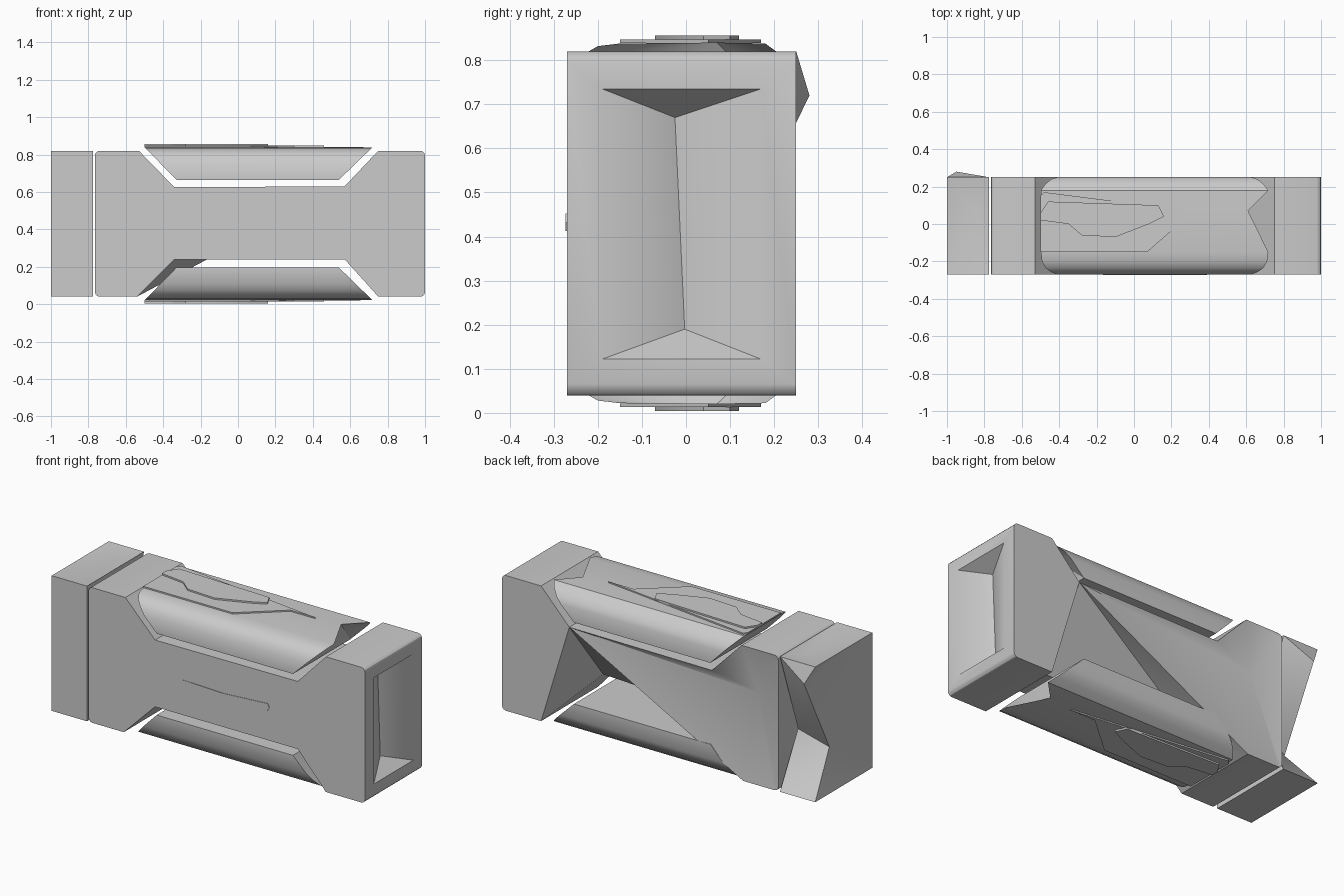
import bpy, bmesh, math

cube = bpy.data.objects.get("Cube")
if cube:
    bpy.data.objects.remove(cube, do_unlink=True)

grey = bpy.data.materials.new("plain grey")
grey.use_nodes = True
grey.diffuse_color = (0.6, 0.6, 0.6, 1)
grey.node_tree.nodes["Principled BSDF"].inputs["Base Color"].default_value = (0.6, 0.6, 0.6, 1)

MID_Z = 0.43          # mirror height for upper and lower parts
FRONT, BACK = -0.27, 0.25


def finish(bm, name):
    bmesh.ops.recalc_face_normals(bm, faces=bm.faces)
    mesh = bpy.data.meshes.new(name)
    bm.to_mesh(mesh)
    bm.free()
    mesh.materials.append(grey)
    obj = bpy.data.objects.new(name, mesh)
    bpy.context.collection.objects.link(obj)
    bpy.ops.object.select_all(action='DESELECT')
    obj.select_set(True)
    bpy.context.view_layer.objects.active = obj
    bpy.ops.object.shade_smooth_by_angle(angle=math.radians(30))
    return obj


def add_faces(bm, verts, faces):
    for f in faces:
        bm.faces.new([verts[i] for i in f])


def plate(name, outline, place, lift):
    """Thin flat plate from a 2D outline; place maps (a, b, height) to 3D."""
    bm = bmesh.new()
    low = [bm.verts.new(place(a, b, 0)) for a, b in outline]
    high = [bm.verts.new(place(a, b, lift)) for a, b in outline]
    n = len(outline)
    bm.faces.new(low)
    bm.faces.new(high)
    for i in range(n):
        j = (i + 1) % n
        bm.faces.new((low[i], low[j], high[j], high[i]))
    return finish(bm, name)


# Main body: waisted outline with a folded, dented back
outline = [(-.765, .04), (-.765, .82), (-.53, .82), (-.34, .625), (.57, .63), (.75, .82),
           (1, .82), (1, .04), (.75, .04), (.57, .24), (-.34, .24), (-.54, .04)]
dented = {9: -.06, 10: .0}
bm = bmesh.new()
front = [bm.verts.new((x, FRONT, z)) for x, z in outline]
back = [bm.verts.new((x, dented.get(i, BACK), z)) for i, (x, z) in enumerate(outline)]
back.append(bm.verts.new((-.6, .2, .55)))
bm.faces.new(front)
for i in range(12):
    j = (i + 1) % 12
    bm.faces.new((front[i], front[j], back[j], back[i]))
add_faces(bm, back, [(4, 5, 6, 7, 8), (4, 8, 9), (4, 9, 10), (4, 10, 11), (4, 11, 12),
                     (4, 12, 3), (3, 12, 2), (2, 12, 1), (1, 12, 0), (0, 12, 11)])
corners = [bm.edges.get((front[i], back[i])) for i in (0, 1, 6, 7)]
bmesh.ops.bevel(bm, geom=corners, offset=.025, segments=3, profile=.5, affect='EDGES')

# Hipped recess sunk into the body end
bm.normal_update()
end = max(bm.faces, key=lambda f: f.calc_center_median().x)
bmesh.ops.inset_individual(bm, faces=[end], thickness=.06)
rim = {}
for v in end.verts:
    right, high = v.co.y > 0, v.co.z > MID_Z
    v.co.y = .17 if right else -.19
    v.co.z = .735 if high else .122
    rim[right, high] = v
bmesh.ops.delete(bm, geom=[end], context='FACES_ONLY')
ridge = {True: bm.verts.new((.91, -.025, .67)), False: bm.verts.new((.91, -.003, .19))}
for side in (True, False):
    bm.faces.new((rim[side, True], rim[side, False], ridge[False], ridge[True]))
    bm.faces.new((rim[True, side], rim[False, side], ridge[side]))
finish(bm, "main_body")

# End cap: block with a chewed-in back and a slightly dished top
bm = bmesh.new()
IN, OUT = -.775, -1
pts = [(OUT, FRONT, .04), (OUT, FRONT, .82), (IN, FRONT, .82), (IN, FRONT, .04),
       (OUT, BACK, .04), (OUT, BACK, .82), (IN, BACK, .82), (IN, BACK, .04),
       (-.95, .28, .72), (-.95, .05, .27), (-.785, .1, .35), (-.84, .08, .795)]
verts = [bm.verts.new(p) for p in pts]
add_faces(bm, verts, [(0, 1, 2, 3), (0, 3, 7, 4), (2, 3, 7, 10, 6),
                      (1, 2, 11), (2, 6, 11), (6, 5, 11), (5, 1, 11),
                      (1, 5, 8), (1, 8, 9), (1, 9, 0), (0, 9, 4),
                      (5, 6, 8), (6, 10, 8), (8, 10, 9), (10, 7, 9), (9, 7, 4)])
finish(bm, "end_cap")

# Side panels nested in the waist, with layered plates on their outer faces
section = [(-.27, .665), (-.27, .75), (-.255, .785), (-.235, .812), (-.2, .832), (-.15, .838),
           (.07, .84), (.18, .838), (.215, .812), (.24, .78), (.25, .75), (.25, .665)]
NOTCH = 6
layer_one = [(-.5, -.15), (.07, -.15), (.3, .05), (.46, .05), (-.48, .17), (-.5, .15)]
layer_two = [(-.5, .02), (-.35, 0), (-.28, -.06), (-.1, -.07), (.08, 0),
             (.16, .04), (.13, .1), (-.46, .12), (-.5, .06)]

for side, sign in (("upper", 1), ("lower", -1)):
    def flip(z):
        return MID_Z + sign * (z - MID_Z)

    bm = bmesh.new()
    near, far = [], []
    for i, (y, z) in enumerate(section):
        t = (z - .665) / .175
        near.append(bm.verts.new((-.33 - .17 * t, y, flip(z))))
        x = .61 if i == NOTCH else .54 + .18 * t
        far.append(bm.verts.new((x, y, flip(z))))
    n = len(section)
    bm.faces.new(near)
    for i in range(n):
        j = (i + 1) % n
        bm.faces.new((near[i], near[j], far[j], far[i]))
        if NOTCH not in (i, j):
            bm.faces.new((far[i], far[j], far[NOTCH]))
    finish(bm, side + "_panel")

    plate(side + "_panel_layer", layer_one, lambda a, b, h: (a, b, flip(.839 + h)), .008)
    plate(side + "_panel_badge", layer_two, lambda a, b, h: (a, b, flip(.847 + h)), .009)

# Slim bow-tie groove strip on the front
strip = [(-.165, .422), (.1, .43), (.38, .413), (.39, .432), (.38, .452), (.1, .435), (-.165, .443)]
plate("front_strip", strip, lambda a, b, h: (a, FRONT + .001 - h, b), .004)
